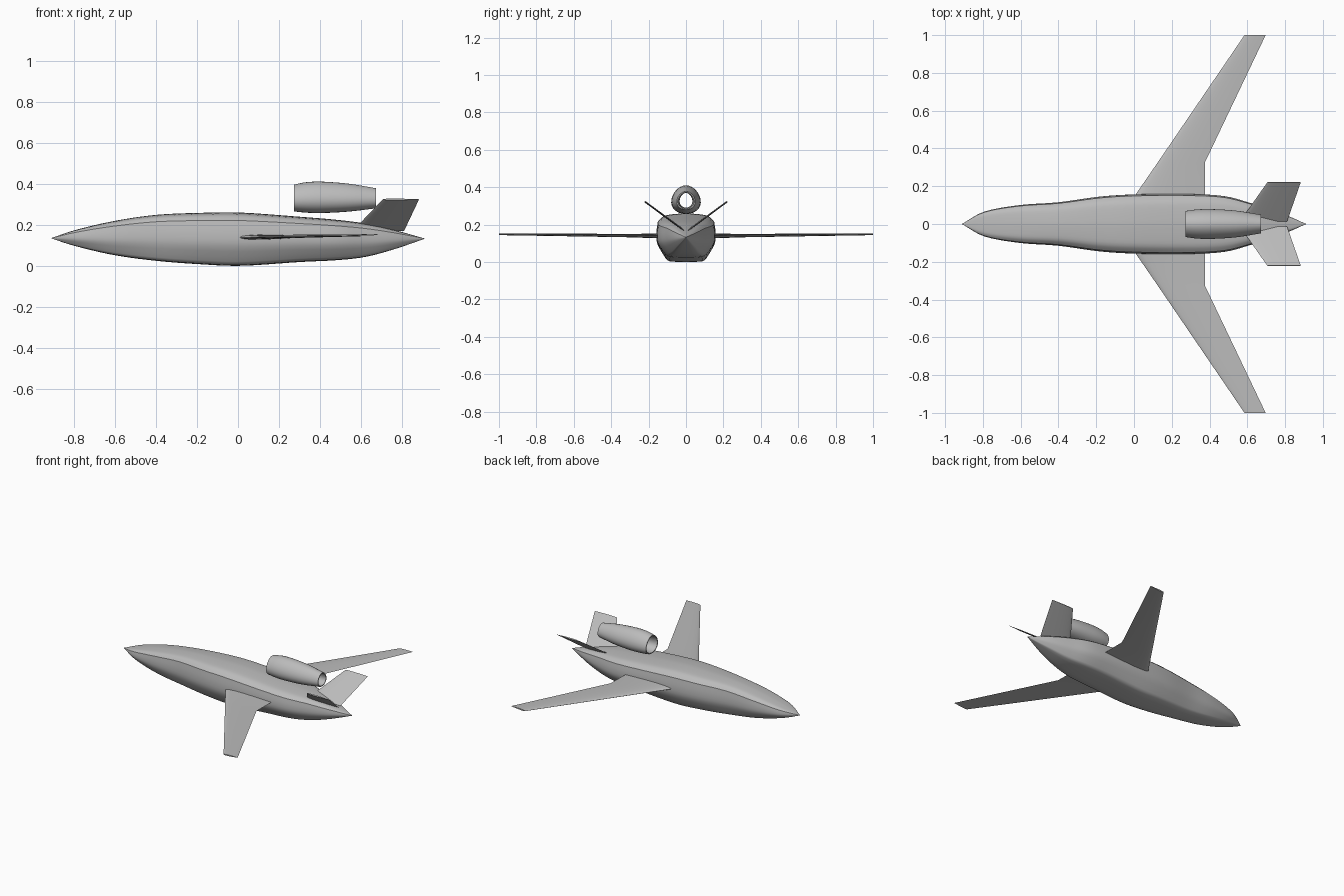
import bpy, bmesh, math
from mathutils import Vector

cube = bpy.data.objects.get("Cube")
if cube:
    bpy.data.objects.remove(cube, do_unlink=True)

grey = bpy.data.materials.new("airframe_grey")
grey.use_nodes = True
COLOUR = (0.5, 0.5, 0.5, 1)
grey.diffuse_color = COLOUR
grey.node_tree.nodes["Principled BSDF"].inputs["Base Color"].default_value = COLOUR


def spline(points, steps):
    """Smooth Catmull-Rom curve through tuples of any length."""
    pts = [Vector(p) for p in points]
    pts = [2 * pts[0] - pts[1]] + pts + [2 * pts[-1] - pts[-2]]
    out = []
    for a, b, c, d in zip(pts, pts[1:], pts[2:], pts[3:]):
        for i in range(steps):
            t = i / steps
            out.append(0.5 * (2 * b + (c - a) * t + (2 * a - 5 * b + 4 * c - d) * t**2
                              + (3 * b - a - 3 * c + d) * t**3))
    return out + [pts[-2]]


def loft(name, rings, caps=True, closed=False, angle=32):
    """Skin a list of closed rings into one smooth object."""
    bm = bmesh.new()
    rows = [[bm.verts.new(p) for p in ring] for ring in rings]
    pairs = list(zip(rows, rows[1:])) + ([(rows[-1], rows[0])] if closed else [])
    n = len(rows[0])
    for a, b in pairs:
        for i in range(n):
            j = (i + 1) % n
            bm.faces.new((a[i], a[j], b[j], b[i]))
    if caps:
        bm.faces.new(rows[0])
        bm.faces.new(rows[-1])
    bmesh.ops.remove_doubles(bm, verts=bm.verts, dist=0.0002)
    bmesh.ops.recalc_face_normals(bm, faces=bm.faces)
    mesh = bpy.data.meshes.new(name)
    bm.to_mesh(mesh)
    bm.free()
    mesh.materials.append(grey)
    obj = bpy.data.objects.new(name, mesh)
    bpy.context.collection.objects.link(obj)
    bpy.ops.object.select_all(action="DESELECT")
    obj.select_set(True)
    bpy.context.view_layer.objects.active = obj
    bpy.ops.object.shade_smooth_by_angle(angle=math.radians(angle))
    return obj


# Fuselage: stations of x, half width, top, bottom
stations = spline([
    (-0.91, 0.001, 0.135, 0.133), (-0.79, 0.066, 0.175, 0.095), (-0.605, 0.1, 0.218, 0.052),
    (-0.4, 0.115, 0.248, 0.024), (-0.18, 0.145, 0.258, 0.007), (0.02, 0.157, 0.259, 0),
    (0.3, 0.158, 0.239, 0.018), (0.48, 0.147, 0.224, 0.027), (0.62, 0.11, 0.206, 0.043),
    (0.76, 0.066, 0.175, 0.08), (0.91, 0.001, 0.133, 0.131)], 5)
# Half section in three runs that meet at the upper and lower chines
half = (spline([(0, 1), (0.4, 0.985), (0.74, 0.95), (0.95, 0.85)], 3)[:-1]
        + spline([(0.95, 0.85), (1, 0.6), (0.96, 0.36), (0.7, 0.08)], 3)[:-1]
        + spline([(0.7, 0.08), (0.55, 0.015), (0, 0)], 2))
section = half + [Vector((-p.x, p.y)) for p in half[-2:0:-1]]
loft("fuselage", [[(x, p.x * w, b + p.y * (t - b)) for p in section]
                  for x, w, t, b in stations], angle=27)


def airfoil(lead, trail, thick, up):
    """Rounded-nose section between a leading and trailing point."""
    lead, trail, up = Vector(lead), Vector(trail), Vector(up)
    top = []
    for i in range(11):
        t = (1 - math.cos(math.pi * i / 10)) / 2
        h = 2.6 * (0.74 * math.sqrt(t) - 0.32 * t - 0.88 * t**2 + 0.71 * t**3 - 0.25 * t**4)
        top.append((lead.lerp(trail, t), up * thick * max(h, 0) * 0.75))
    return [c + h for c, h in top] + [c - h for c, h in top[-2:0:-1]]


for side, label in ((1, "right"), (-1, "left")):
    # Swept wing with a kinked trailing edge
    wing = [(0.08, -0.045, 0.375, 0.138, 0.03), (0.155, 0.008, 0.375, 0.138, 0.025),
            (0.325, 0.125, 0.375, 0.14, 0.018), (1.0, 0.585, 0.697, 0.147, 0.009)]
    loft("wing_" + label, [airfoil((le, side * y, z), (te, side * y, z + 0.006), th, (0, 0, 1))
                           for y, le, te, z, th in wing])
    # V-tail fin
    up = Vector((0, -0.57 * side, 0.82))
    loft("tail_fin_" + label, [
        airfoil((0.565, 0.02 * side, 0.176), (0.81, 0.012 * side, 0.17), 0.011, up),
        airfoil((0.706, 0.221 * side, 0.324), (0.883, 0.221 * side, 0.324), 0.009, up)])

# Engine nacelle: a hollow duct of x, half width, bottom, top, outside then inside
outer = spline([(0.272, 0.068, 0.265, 0.395), (0.33, 0.076, 0.259, 0.407),
                (0.41, 0.078, 0.257, 0.41), (0.54, 0.07, 0.264, 0.4),
                (0.672, 0.049, 0.28, 0.378)], 4)
inner = spline([(0.672, 0.042, 0.286, 0.372), (0.47, 0.034, 0.291, 0.371),
                (0.272, 0.061, 0.271, 0.389)], 4)


def duct_ring(x, w, b, t):
    ring = []
    for i in range(28):
        a = math.tau * i / 28
        c, s = math.cos(a), math.sin(a)
        ring.append((x, w * c * (1 - 0.16 * s), (b + t) / 2 + s * (t - b) / 2))
    return ring


loft("engine_nacelle", [duct_ring(*r) for r in outer + inner], caps=False, closed=True, angle=40)
